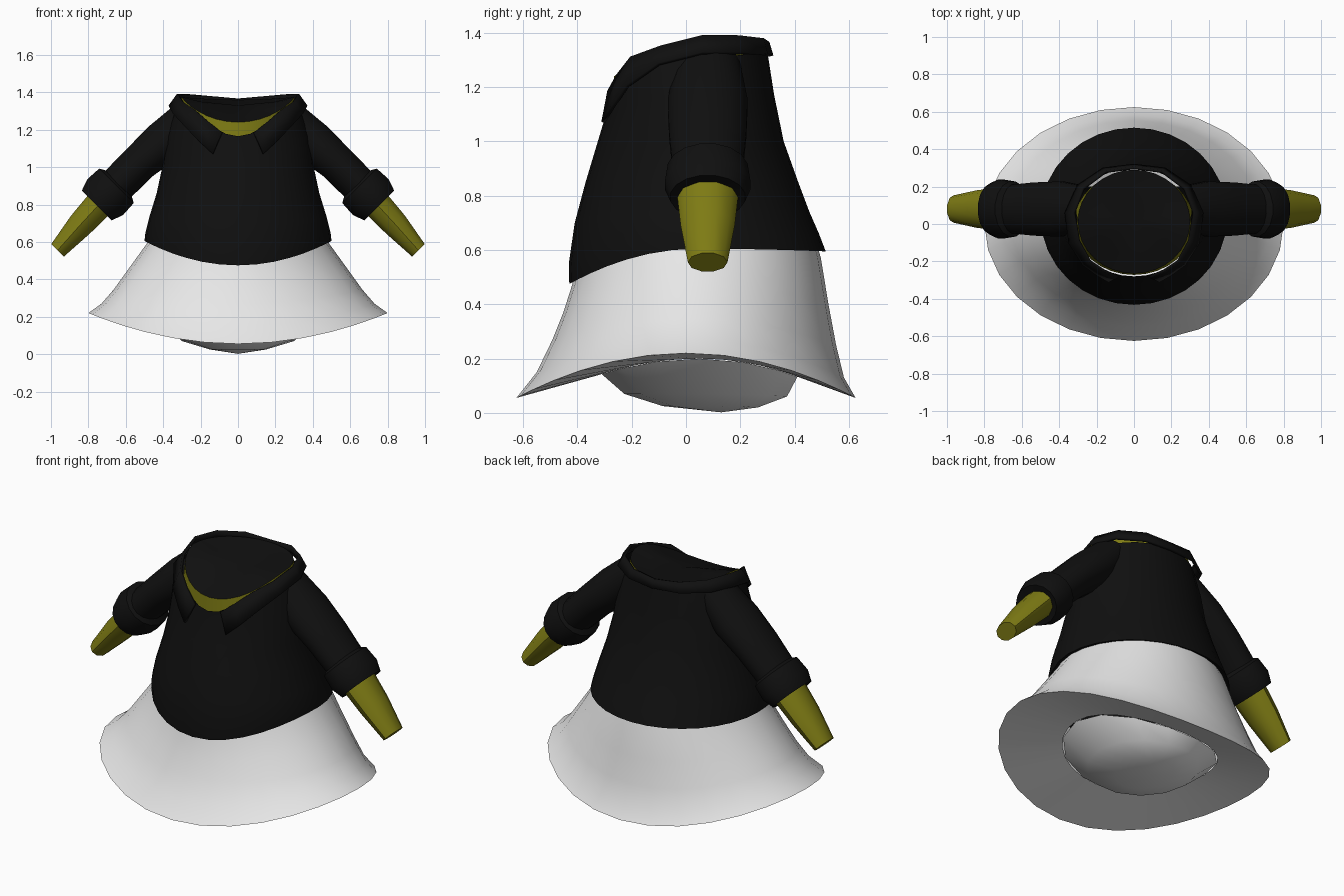
import bpy, bmesh, math
from mathutils import Vector

if "Cube" in bpy.data.objects:
    bpy.data.objects.remove(bpy.data.objects["Cube"])


def material(name, rgb):
    m = bpy.data.materials.new(name)
    m.diffuse_color = (*rgb, 1)
    m.use_nodes = True
    m.node_tree.nodes["Principled BSDF"].inputs["Base Color"].default_value = m.diffuse_color
    return m


BLACK = material("black_cloth", (0.005, 0.005, 0.005))
WHITE = material("white_cloth", (0.83, 0.83, 0.83))
OLIVE = material("olive_skin", (0.21, 0.2, 0.007))


def finish(name, bm, mat, angle=40):
    bmesh.ops.recalc_face_normals(bm, faces=bm.faces)
    me = bpy.data.meshes.new(name)
    bm.to_mesh(me)
    bm.free()
    me.materials.append(mat)
    ob = bpy.data.objects.new(name, me)
    bpy.context.collection.objects.link(ob)
    bpy.ops.object.select_all(action='DESELECT')
    ob.select_set(True)
    bpy.context.view_layer.objects.active = ob
    bpy.ops.object.shade_smooth_by_angle(angle=math.radians(angle))
    return ob


def loft(name, rings, mat, start=None, end=None):
    """Skin a list of point rings; start / end are optional closing points."""
    bm = bmesh.new()
    rows = [[bm.verts.new(p) for p in r] for r in rings]
    n = len(rows[0])
    for a, b in zip(rows, rows[1:]):
        for i in range(n):
            j = (i + 1) % n
            bm.faces.new((a[i], a[j], b[j], b[i]))
    for row, tip in ((rows[0], start), (rows[-1], end)):
        if tip is not None:
            c = bm.verts.new(tip)
            for i in range(n):
                bm.faces.new((row[i], row[(i + 1) % n], c))
    return finish(name, bm, mat)


def ring(rx, yf, yb, zf, zs, zb, power=2, n=32):
    """Level oval whose height differs at the front, side and back."""
    pts = []
    for i in range(n):
        t = 2 * math.pi * i / n
        s = math.sin(t)
        y = (yf + yb) / 2 + s * (yb - yf) / 2
        z = zs + (zf - zs) * (-s) ** power if s < 0 else zs + (zb - zs) * s * s
        pts.append((rx * math.cos(t), y, z))
    return pts


# Shirt body, from folded hem to scooped neckline
loft("shirt_body", [ring(*r) for r in (
    (0.45, -0.39, 0.47, 0.50, 0.62, 0.62),
    (0.50, -0.43, 0.515, 0.475, 0.605, 0.595),
    (0.495, -0.432, 0.49, 0.55, 0.65, 0.66),
    (0.475, -0.41, 0.455, 0.70, 0.73, 0.74),
    (0.435, -0.37, 0.41, 0.85, 0.86, 0.86),
    (0.405, -0.325, 0.36, 1.0, 1.0, 1.0),
    (0.385, -0.295, 0.325, 1.1, 1.17, 1.17),
    (0.335, -0.28, 0.30, 1.165, 1.31, 1.33, 5))], BLACK)

# Neck front seen in the scoop, with the dark opening above it
neck_top = ring(0.30, -0.265, 0.29, 1.24, 1.375, 1.36, 1.6)
loft("neck", [ring(0.32, -0.272, 0.28, 1.08, 1.2, 1.2), neck_top], OLIVE)
loft("neck_opening", [neck_top, ring(0.2, -0.17, 0.2, 1.27, 1.35, 1.345, 1.6)],
     BLACK, end=(0, 0.02, 1.33))

# Folded collar with pointed lapels: inner top edge, outer lower edge
half = [((0.085, -0.283, 1.185), (0.135, -0.305, 1.07)),
        ((0.16, -0.25, 1.245), (0.20, -0.268, 1.13)),
        ((0.235, -0.20, 1.31), (0.272, -0.215, 1.205)),
        ((0.295, -0.09, 1.35), (0.345, -0.10, 1.285)),
        ((0.32, 0.06, 1.388), (0.365, 0.06, 1.325)),
        ((0.27, 0.19, 1.388), (0.30, 0.205, 1.325)),
        ((0.15, 0.28, 1.378), (0.165, 0.295, 1.32)),
        ((0, 0.30, 1.365), (0, 0.315, 1.315))]
stations = half + [tuple((-x, y, z) for x, y, z in s) for s in half[-2::-1]]
bm = bmesh.new()
cols = [[bm.verts.new(p) for p in s] for s in stations]
for a, b in zip(cols, cols[1:]):
    bm.faces.new((a[0], a[1], b[1], b[0]))
collar = finish("collar", bm, BLACK)
solid = collar.modifiers.new("thickness", 'SOLIDIFY')
solid.thickness = 0.015
solid.offset = 0

# Skirt flaring to a curved hem, turned under and closed by a rounded base
loft("skirt", [ring(*r, n=28) for r in (
    (0.455, -0.40, 0.475, 0.56, 0.65, 0.65),
    (0.492, -0.42, 0.497, 0.47, 0.585, 0.57),
    (0.575, -0.452, 0.525, 0.37, 0.47, 0.40),
    (0.665, -0.492, 0.553, 0.27, 0.345, 0.25),
    (0.73, -0.55, 0.582, 0.15, 0.27, 0.13),
    (0.80, -0.625, 0.625, 0.055, 0.22, 0.055),
    (0.45, -0.32, 0.42, 0.14, 0.20, 0.13))], WHITE)
loft("rounded_base", [ring(*r, n=14) for r in (
    (0.45, -0.32, 0.42, 0.14, 0.20, 0.13),
    (0.30, -0.235, 0.38, 0.07, 0.07, 0.06),
    (0.15, -0.09, 0.27, 0.025, 0.025, 0.02))], WHITE, end=(0, 0.13, 0.002))


def limb(name, side, profile, mat, n, capped=False):
    """Oval tube sloping down at 45 degrees; profile = along, offset, radii."""
    rings, centres = [], []
    for a, b, ru, ry in profile:
        c = Vector(((a + b) / 2, 0.08, (b - a) / 2))
        pts = []
        for i in range(n):
            t = 2 * math.pi * (i + 0.5) / n
            k = ru * math.cos(t) / math.sqrt(2)
            p = c + Vector((k, ry * math.sin(t), k))
            pts.append((side * p.x, p.y, p.z))
        rings.append(pts)
        centres.append((side * c.x, c.y, c.z))
    loft(name, rings, mat, end=centres[-1] if capped else None)


# Sleeves, rolled cuffs and bare forearms
for side, tag in ((-1, "left"), (1, "right")):
    limb("sleeve_" + tag, side, (
        (-1.05, 1.52, 0.105, 0.12), (-0.75, 1.53, 0.118, 0.15),
        (-0.5, 1.55, 0.103, 0.145), (-0.22, 1.55, 0.10, 0.13)), BLACK, 16)
    limb("cuff_" + tag, side, (
        (-0.28, 1.55, 0.095, 0.12), (-0.25, 1.55, 0.133, 0.15),
        (-0.13, 1.55, 0.138, 0.16), (-0.04, 1.55, 0.115, 0.14),
        (-0.05, 1.55, 0.07, 0.09)), BLACK, 16)
    limb("forearm_" + tag, side, (
        (-0.1, 1.545, 0.083, 0.115), (0.15, 1.535, 0.073, 0.10),
        (0.41, 1.52, 0.05, 0.073)), OLIVE, 10, True)
